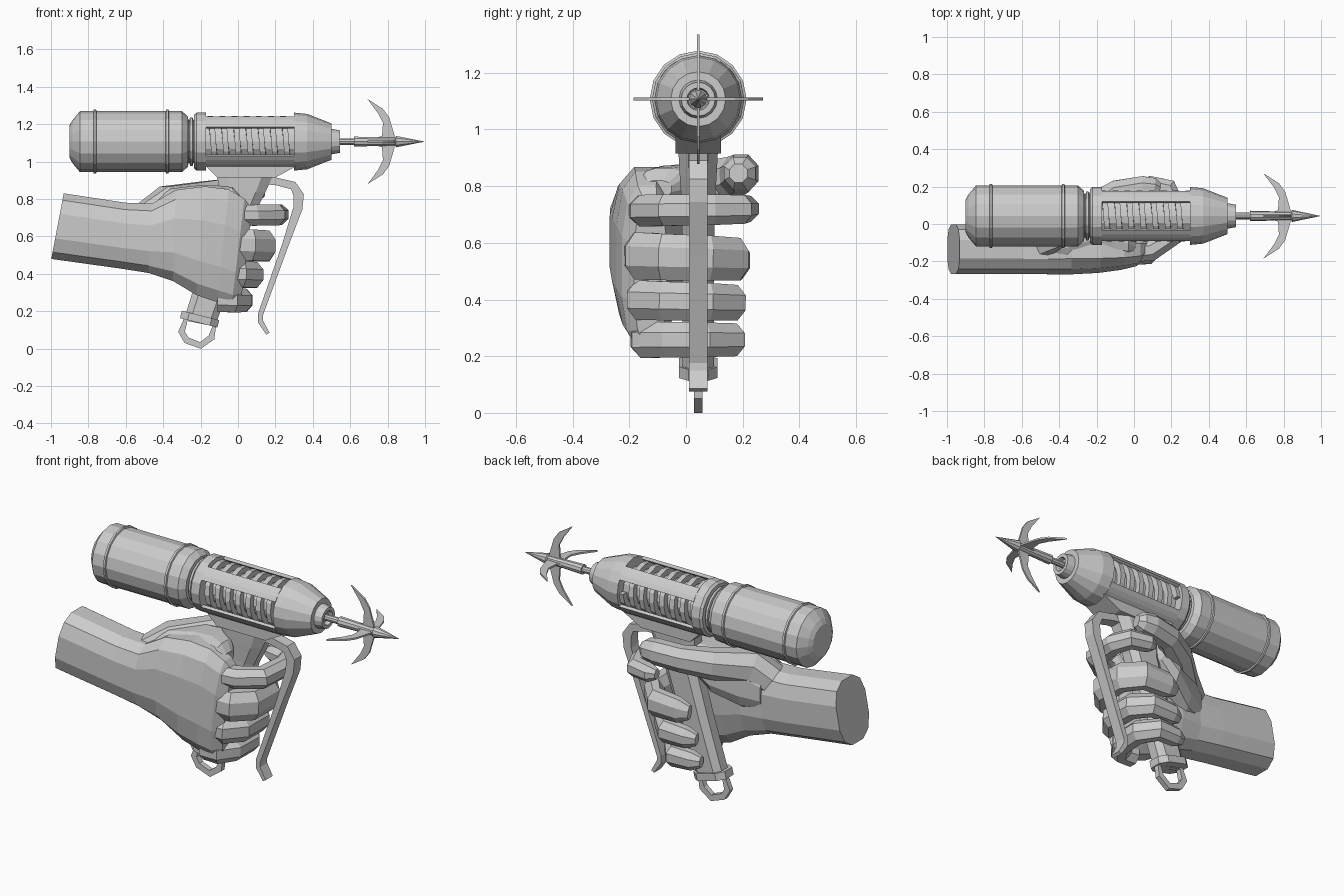
import bpy, bmesh
from math import sin, cos, pi, radians, copysign
from mathutils import Vector

AY, AZ = 0.043, 1.107  # launcher axis


def loft(name, rings, closed=False):
    """Skin a list of equal-length point rings; cap the ends unless closed."""
    bm = bmesh.new()
    vs = [[bm.verts.new(p) for p in r] for r in rings]
    n = len(vs[0])
    pairs = list(zip(vs, vs[1:])) + ([(vs[-1], vs[0])] if closed else [])
    for a, b in pairs:
        for i in range(n):
            j = (i + 1) % n
            bm.faces.new((a[i], a[j], b[j], b[i]))
    if not closed:
        bm.faces.new(vs[0])
        bm.faces.new(vs[-1])
    bmesh.ops.recalc_face_normals(bm, faces=bm.faces)
    me = bpy.data.meshes.new(name)
    bm.to_mesh(me)
    bm.free()
    ob = bpy.data.objects.new(name, me)
    bpy.context.collection.objects.link(ob)
    return ob


def lathe(name, profile, n=16):
    """Revolve (x, radius) points round the launcher axis."""
    return loft(name, [[(x, AY + r * cos(2 * pi * i / n), AZ + r * sin(2 * pi * i / n))
                        for i in range(n)] for x, r in profile])


def oval(x, cy, cz, ry, rz, tilt=0, n=12, e=0.75):
    """Rounded section across x, leaning with height."""
    pts = []
    for i in range(n):
        a = 2 * pi * (i + 0.5) / n
        c, s = cos(a), sin(a)
        z = rz * copysign(abs(s) ** e, s)
        pts.append((x + tilt * z, cy + ry * copysign(abs(c) ** e, c), cz + z))
    return pts


def digit(name, path, n=8):
    """Faceted finger through (x, y, z, half thickness, half height) points."""
    P = [Vector(p[:3]) for p in path]
    rings = []
    for i, p in enumerate(path):
        t = P[min(i + 1, len(P) - 1)] - P[max(i - 1, 0)]
        side = t.cross(Vector((0, 0, 1))).normalized()
        up = side.cross(t).normalized()
        rings.append([P[i] + side * p[3] * cos(a) + up * p[4] * sin(a)
                      for a in (2 * pi * (k + 0.5) / n for k in range(n))])
    return loft(name, rings)


def strip(name, path, width, closed=False):
    """Flat bar in the xz plane through (x, z, thickness) points."""
    rings, m = [], len(path)
    for i, (x, z, th) in enumerate(path):
        a = path[(i - 1) % m if closed else max(i - 1, 0)]
        b = path[(i + 1) % m if closed else min(i + 1, m - 1)]
        t = Vector((b[0] - a[0], b[1] - a[1])).normalized() * th / 2
        rings.append([(x + u * -t.y, AY + v * width / 2, z + u * t.x)
                      for u, v in ((1, 1), (1, -1), (-1, -1), (-1, 1))])
    return loft(name, rings, closed)


# gas tank with two bands and neck
lathe("tank", [(-0.9, 0.088), (-0.885, 0.115), (-0.845, 0.163), (-0.3, 0.163), (-0.268, 0.135),
               (-0.265, 0.115), (-0.2, 0.115)])
for x in (-0.765, -0.378):
    lathe("tank_band", [(x - 0.01, 0.16), (x - 0.006, 0.171), (x + 0.006, 0.171), (x + 0.01, 0.16)])
lathe("neck_ring", [(-0.262, 0.11), (-0.256, 0.13), (-0.243, 0.13), (-0.237, 0.11)])

# launcher body: rear collar, nose, four posts framing the windows
lathe("rear_collar", [(-0.235, 0.115), (-0.235, 0.143), (-0.222, 0.155), (-0.17, 0.155), (-0.17, 0.08)])
lathe("nose", [(0.3, 0.08), (0.3, 0.155), (0.37, 0.148), (0.5, 0.097), (0.5, 0.068),
               (0.545, 0.06), (0.545, 0.04), (0.52, 0.035)])
for k in range(4):
    angs = [radians(45 + 90 * k + d) for d in (-15, -5, 5, 15)]
    sect = [(0.155, a) for a in angs] + [(0.138, a) for a in reversed(angs)]
    loft("window_post", [[(x, AY + r * cos(a), AZ + r * sin(a)) for r, a in sect] for x in (-0.172, 0.302)])
lathe("inner_core", [(-0.18, 0.1), (0.31, 0.1)])

# coil spring inside the windows
steps, turns = 16, 7
coil = []
for i in range(steps * turns + 1):
    a, x = 2 * pi * i / steps, -0.165 + 0.455 * i / (steps * turns)
    coil.append([(x + d, AY + r * cos(a), AZ + r * sin(a))
                 for d, r in ((-0.015, 0.105), (0.015, 0.105), (0.015, 0.137), (-0.015, 0.137))])
loft("coil_spring", coil)

# harpoon shaft, point and four swept barbs
lathe("harpoon", [(0.5, 0.018), (0.62, 0.018), (0.62, 0.028), (0.84, 0.022), (0.845, 0.032),
                  (0.995, 0.001)], 10)
blade = [(0.70, 0.01), (0.84, 0.01), (0.835, 0.04), (0.808, 0.13), (0.775, 0.175), (0.692, 0.228),
         (0.75, 0.15), (0.775, 0.1), (0.77, 0.03)]
for k in range(4):
    c, s = cos(k * pi / 2), sin(k * pi / 2)
    loft("barb", [[(x, AY + r * c - w * s, AZ + r * s + w * c) for x, r in blade] for w in (-0.005, 0.005)])

# saddle under the body
loft("saddle", [[(x, AY + v * w, z) for x, v in ((x0, -1), (x1, -1), (x1, 1), (x0, 1))]
                for z, x0, x1, w in ((1.02, -0.17, 0.31, 0.08), (0.975, -0.17, 0.31, 0.08),
                                     (0.915, -0.11, 0.2, 0.08))])


# slanted eight-sided handle and end collar
def handle_ring(cx, z, hx, hy, lean):
    return [(cx + hx * u, AY + hy * v, z + lean * u * hx)
            for u, v in ((1, .5), (.6, 1), (-.6, 1), (-1, .5), (-1, -.5), (-.6, -1), (.6, -1), (1, -.5))]


loft("handle", [handle_ring(0.04, 0.93, 0.15, 0.07, 0), handle_ring(0.02, 0.84, 0.125, 0.065, -0.05),
                handle_ring(-0.01, 0.74, 0.1, 0.058, -0.15), handle_ring(-0.1, 0.45, 0.09, 0.056, -0.25),
                handle_ring(-0.195, 0.17, 0.083, 0.056, -0.25)])
loft("handle_collar", [handle_ring(-0.2, 0.178, 0.1, 0.068, -0.25),
                       handle_ring(-0.21, 0.138, 0.1, 0.068, -0.25)])

# lanyard loop
strip("lanyard_loop", [(-0.275, 0.165, 0.036), (-0.302, 0.09, 0.036), (-0.275, 0.045, 0.036),
                       (-0.2, 0.017, 0.036), (-0.142, 0.06, 0.036), (-0.125, 0.135, 0.036)], 0.03, True)

# long squeeze lever
strip("lever", [(0.1, 0.9, 0.04), (0.2, 0.895, 0.04), (0.295, 0.872, 0.045), (0.325, 0.82, 0.055),
                (0.32, 0.75, 0.05), (0.255, 0.56, 0.035), (0.119, 0.18, 0.028), (0.12, 0.145, 0.028),
                (0.16, 0.08, 0.02)], 0.065)

# forearm and palm, ending in a rounded knuckle row
loft("forearm_and_palm", [
    oval(-0.965, -0.135, 0.655, 0.137, 0.18, 0.19),
    oval(-0.62, -0.137, 0.605, 0.134, 0.18, 0.1),
    oval(-0.47, -0.14, 0.59, 0.132, 0.19, 0.05),
    oval(-0.34, -0.135, 0.605, 0.138, 0.25, 0.03),
    oval(-0.2, -0.137, 0.577, 0.128, 0.298, 0.08),
    oval(-0.08, -0.14, 0.55, 0.108, 0.31, 0.1),
    oval(0.0, -0.138, 0.515, 0.09, 0.295, 0.12),
    oval(0.045, -0.125, 0.495, 0.06, 0.26, 0.12)])

# thumb over the far side of the handle, with the fleshy web to the palm
digit("thumb", [(-0.5, -0.12, 0.69, 0.09, 0.09), (-0.37, -0.06, 0.775, 0.1, 0.105),
                (-0.22, 0.09, 0.81, 0.085, 0.085), (-0.09, 0.175, 0.835, 0.065, 0.075),
                (0.05, 0.195, 0.845, 0.066, 0.072), (0.11, 0.19, 0.845, 0.06, 0.06),
                (0.14, 0.185, 0.845, 0.035, 0.035)])
loft("thumb_web", [oval(-0.47, -0.11, 0.66, 0.11, 0.11), oval(-0.36, -0.08, 0.7, 0.13, 0.16),
                   oval(-0.22, -0.03, 0.745, 0.15, 0.13), oval(-0.11, -0.02, 0.8, 0.15, 0.075),
                   oval(-0.03, -0.08, 0.81, 0.08, 0.055), oval(0.01, -0.1, 0.79, 0.05, 0.03)])

# four fingers wrapped round the handle: height, half height, tip drop, path
fingers = {
    "index_finger": (0.715, 0.058, -0.005, [(-0.04, -0.15), (0.09, -0.14), (0.2, -0.07), (0.215, 0.1),
                                            (0.18, 0.19), (0.08, 0.21), (0.04, 0.205)]),
    "middle_finger": (0.55, 0.086, 0.012, [(-0.05, -0.165), (0.07, -0.16), (0.145, -0.08), (0.145, 0.08),
                                           (0.07, 0.172), (-0.08, 0.178), (-0.14, 0.165)]),
    "ring_finger": (0.395, 0.072, 0.01, [(-0.08, -0.155), (0.02, -0.155), (0.08, -0.08), (0.08, 0.08),
                                         (0.01, 0.162), (-0.12, 0.162), (-0.175, 0.15)]),
    "little_finger": (0.258, 0.066, 0.0, [(-0.11, -0.14), (-0.03, -0.14), (0.02, -0.07), (0.025, 0.07),
                                          (-0.04, 0.16), (-0.15, 0.155), (-0.2, 0.145)]),
}
for name, (z, h, drop, path) in fingers.items():
    scale = (1, 1.05, 1.03, 1, 0.95, 0.85, 0.5)
    digit(name, [(x, y, z - drop * (i - 2) / 3, 0.06 * s, h * s)
                 for i, ((x, y), s) in enumerate(zip(path, scale))])
